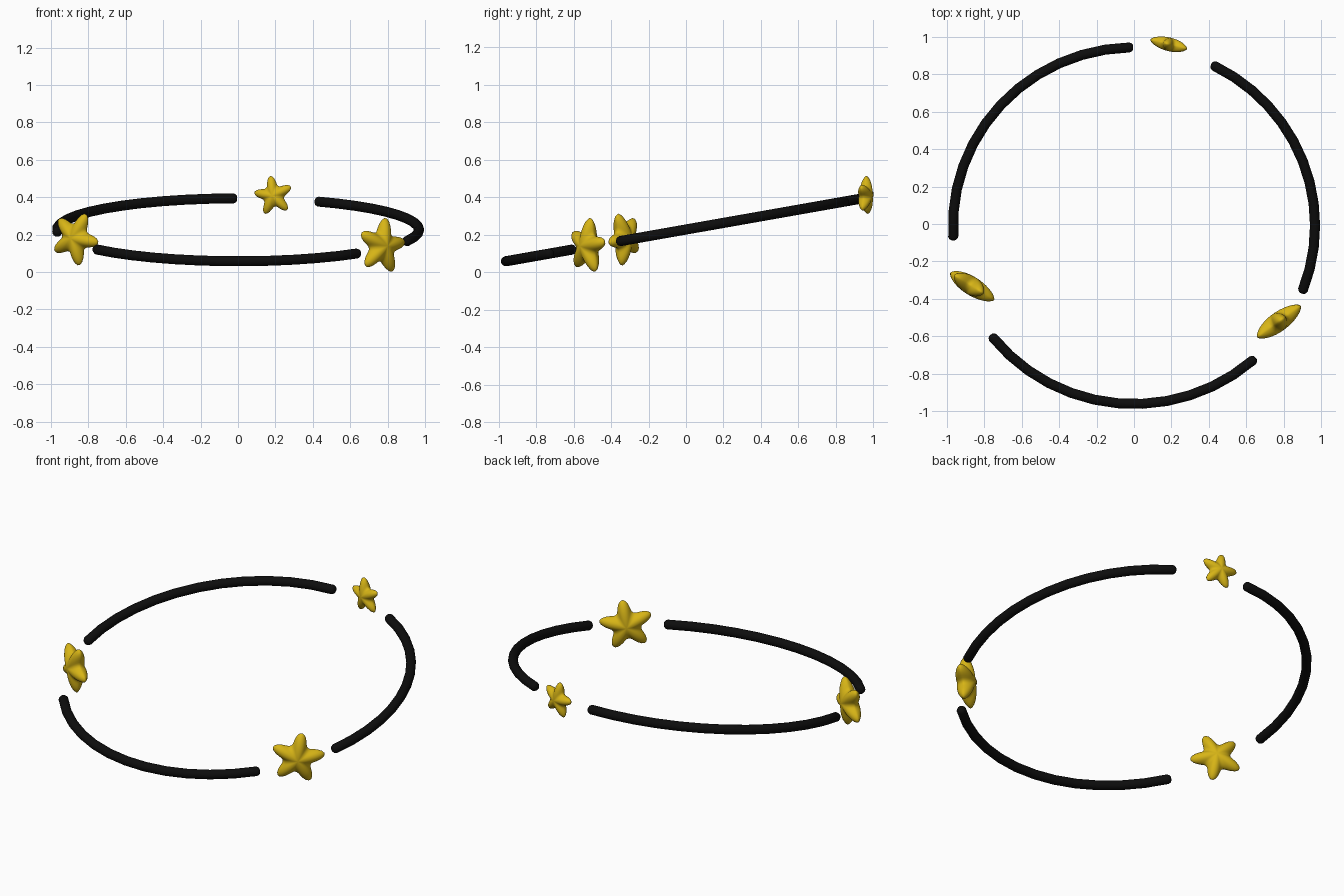
import bpy, bmesh, math
from mathutils import Matrix, Vector

if "Cube" in bpy.data.objects:
    bpy.data.objects.remove(bpy.data.objects["Cube"])


def material(name, color):
    m = bpy.data.materials.new(name)
    m.diffuse_color = (*color, 1)
    m.use_nodes = True
    m.node_tree.nodes["Principled BSDF"].inputs["Base Color"].default_value = m.diffuse_color
    return m


BLACK = material("black", (0.004, 0.004, 0.004))
GOLD = material("gold", (0.68, 0.46, 0.008))

# The hoop is a circle tilted ten degrees, raised at the back
TILT = Matrix.Translation((0, -0.009, 0.226)) @ Matrix.Rotation(math.radians(10), 4, 'X')
RADIUS, TUBE = 0.968, 0.027


def hoop_arc(name, start, end, steps=12, sides=16):
    """Tube along part of the hoop, with softly rounded ends."""
    cap = math.degrees(TUBE / RADIUS)
    stations = [(start - cap * 0.7, 0.45), (start - cap * 0.45, 0.8)]
    stations += [(start + (end - start) * i / steps, 1) for i in range(steps + 1)]
    stations += [(end + cap * 0.45, 0.8), (end + cap * 0.7, 0.45)]
    bm = bmesh.new()
    rings = []
    for angle, scale in stations:
        a = math.radians(angle)
        out = Vector((math.cos(a), math.sin(a), 0))
        ring = []
        for j in range(sides):
            t = math.tau * j / sides
            p = out * (RADIUS + TUBE * scale * math.cos(t))
            p.z = TUBE * scale * math.sin(t)
            ring.append(bm.verts.new(TILT @ p))
        rings.append(ring)
    for r0, r1 in zip(rings, rings[1:]):
        for j in range(sides):
            k = (j + 1) % sides
            bm.faces.new((r0[j], r0[k], r1[k], r1[j]))
    bm.faces.new(rings[0])
    bm.faces.new(rings[-1])
    finish(name, bm, BLACK)


def star(name, center, size, yaw, spin, sides=70, rings=20):
    """Puffy five-pointed star: a flattened globe with a star outline."""
    bm = bmesh.new()
    bmesh.ops.create_uvsphere(bm, u_segments=sides, v_segments=rings, radius=1)
    for v in bm.verts:
        theta = math.atan2(v.co.y, v.co.x)
        outline = 0.55 + 0.45 * ((1 + math.cos(5 * theta)) / 2) ** 1.4
        v.co.x *= outline
        v.co.y *= outline
        v.co.z = math.copysign(abs(v.co.z) ** 1.25, v.co.z) * 0.34
    place = (Matrix.Translation(center)
             @ Matrix.Rotation(math.radians(yaw), 4, 'Z')
             @ Matrix.Rotation(math.radians(90), 4, 'X')
             @ Matrix.Rotation(math.radians(spin), 4, 'Z')
             @ Matrix.Scale(size, 4))
    bm.transform(place)
    finish(name, bm, GOLD)


def finish(name, bm, mat):
    bmesh.ops.recalc_face_normals(bm, faces=bm.faces)
    for f in bm.faces:
        f.smooth = True
    mesh = bpy.data.meshes.new(name)
    bm.to_mesh(mesh)
    bm.free()
    mesh.materials.append(mat)
    bpy.context.collection.objects.link(bpy.data.objects.new(name, mesh))


# Three lengths of hoop with gaps between them
hoop_arc("hoop_right", -21.1, 63.6)
hoop_arc("hoop_back_left", 91.4, 183.5)
hoop_arc("hoop_front", 218.9, 311.0)

# A star floating in each gap
star("star_back", (0.19, 0.96, 0.408), 0.107, -14, 99)
star("star_left", (-0.87, -0.33, 0.18), 0.146, -32, 63)
star("star_right", (0.77, -0.525, 0.139), 0.152, 36, 81)
